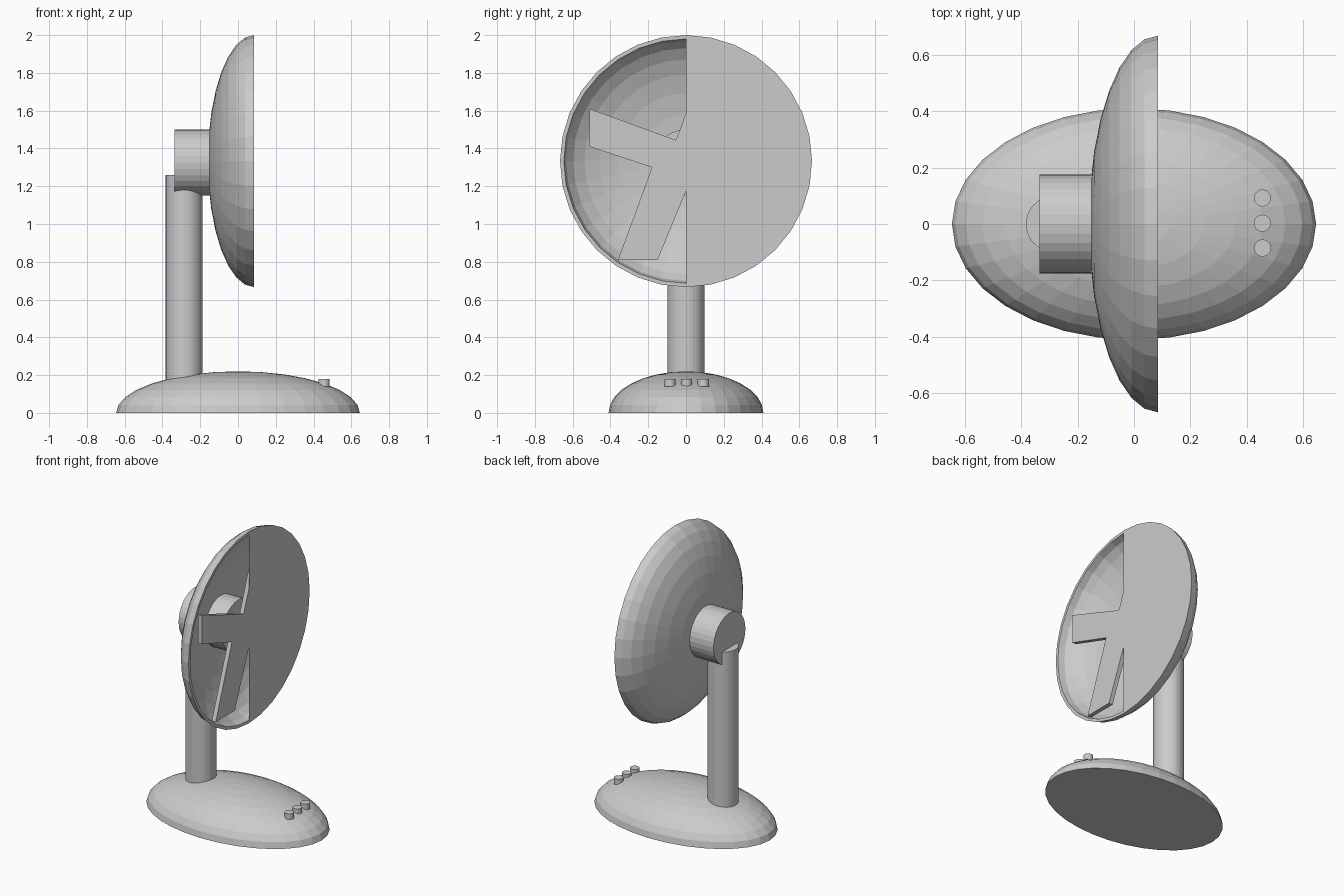
import bpy, bmesh, math

if "Cube" in bpy.data.objects:
    bpy.data.objects.remove(bpy.data.objects["Cube"])

SEG = 32
HEAD_Z = 1.333
RIM_X = 0.085


def finish(bm, name, fix=True):
    if fix:
        bmesh.ops.recalc_face_normals(bm, faces=bm.faces)
    mesh = bpy.data.meshes.new(name)
    bm.to_mesh(mesh)
    bm.free()
    ob = bpy.data.objects.new(name, mesh)
    bpy.context.collection.objects.link(ob)
    return ob


def cylinder(name, radius, length, location, along_x=False):
    bm = bmesh.new()
    bmesh.ops.create_cone(bm, cap_ends=True, segments=SEG, radius1=radius,
                          radius2=radius, depth=length)
    ob = finish(bm, name)
    ob.location = location
    if along_x:
        ob.rotation_euler.y = math.pi / 2
    return ob


def half_shell(bm, radius, depth, rings=8):
    """Half ellipsoid bulging towards -x; returns its rim loop."""
    pole = bm.verts.new((RIM_X - depth, 0, HEAD_Z))
    prev = None
    for i in range(1, rings + 1):
        t = math.pi / 2 * i / rings
        r, x = radius * math.sin(t), RIM_X - depth * math.cos(t)
        ring = []
        for j in range(SEG):
            a = 2 * math.pi * j / SEG
            ring.append(bm.verts.new((x, r * math.cos(a), HEAD_Z + r * math.sin(a))))
        for j in range(SEG):
            k = (j + 1) % SEG
            if prev:
                bm.faces.new((prev[j], prev[k], ring[k], ring[j]))
            else:
                bm.faces.new((pole, ring[k], ring[j]))
        prev = ring
    return prev


# Domed oval base: upper half of a stretched sphere with a closed underside
bm = bmesh.new()
bmesh.ops.create_uvsphere(bm, u_segments=SEG, v_segments=16, radius=1)
bmesh.ops.bisect_plane(bm, geom=bm.verts[:] + bm.edges[:] + bm.faces[:], dist=1e-4,
                       plane_co=(0, 0, 0), plane_no=(0, 0, -1), clear_outer=True)
bmesh.ops.holes_fill(bm, edges=[e for e in bm.edges if e.is_boundary], sides=0)
bmesh.ops.scale(bm, vec=(0.645, 0.41, 0.22), verts=bm.verts)
finish(bm, "base")

# Control buttons
for n, y in enumerate((-0.085, 0.003, 0.092)):
    cylinder(f"button_{n + 1}", 0.03, 0.04, (0.455, y, 0.16))

# Upright column and motor housing
cylinder("column", 0.098, 1.12, (-0.285, 0, 0.70))
cylinder("motor_housing", 0.175, 0.335, (-0.1675, 0, 1.325), along_x=True)

# Hollow bowl with a thin rim, half closed by a flat front cover
bm = bmesh.new()
outer = half_shell(bm, 0.667, 0.245)
inner = half_shell(bm, 0.647, 0.225)
for j in range(SEG):
    k = (j + 1) % SEG
    bm.faces.new((outer[j], outer[k], inner[k], inner[j]))
bmesh.ops.recalc_face_normals(bm, faces=bm.faces)
q = SEG // 4
bm.faces.new([inner[j % SEG] for j in range(-q, q + 1)])
finish(bm, "bowl", fix=False)

# Four crossed blades as one extruded outline (y, z about the hub)
outline = [(-0.51, 0.277), (-0.053, 0.111), (0.10, 0.523), (0.31, 0.523),
           (0.13, 0.033), (0.48, -0.09), (0.48, -0.28), (0.02, -0.11),
           (-0.15, -0.523), (-0.36, -0.523), (-0.18, -0.033), (-0.51, 0.077)]
bm = bmesh.new()
face = bm.faces.new([bm.verts.new((0.05, y, HEAD_Z + z)) for y, z in outline])
ext = bmesh.ops.extrude_face_region(bm, geom=[face], use_keep_orig=True)
bmesh.ops.translate(bm, vec=(0.03, 0, 0),
                    verts=[v for v in ext["geom"] if isinstance(v, bmesh.types.BMVert)])
finish(bm, "blades")
